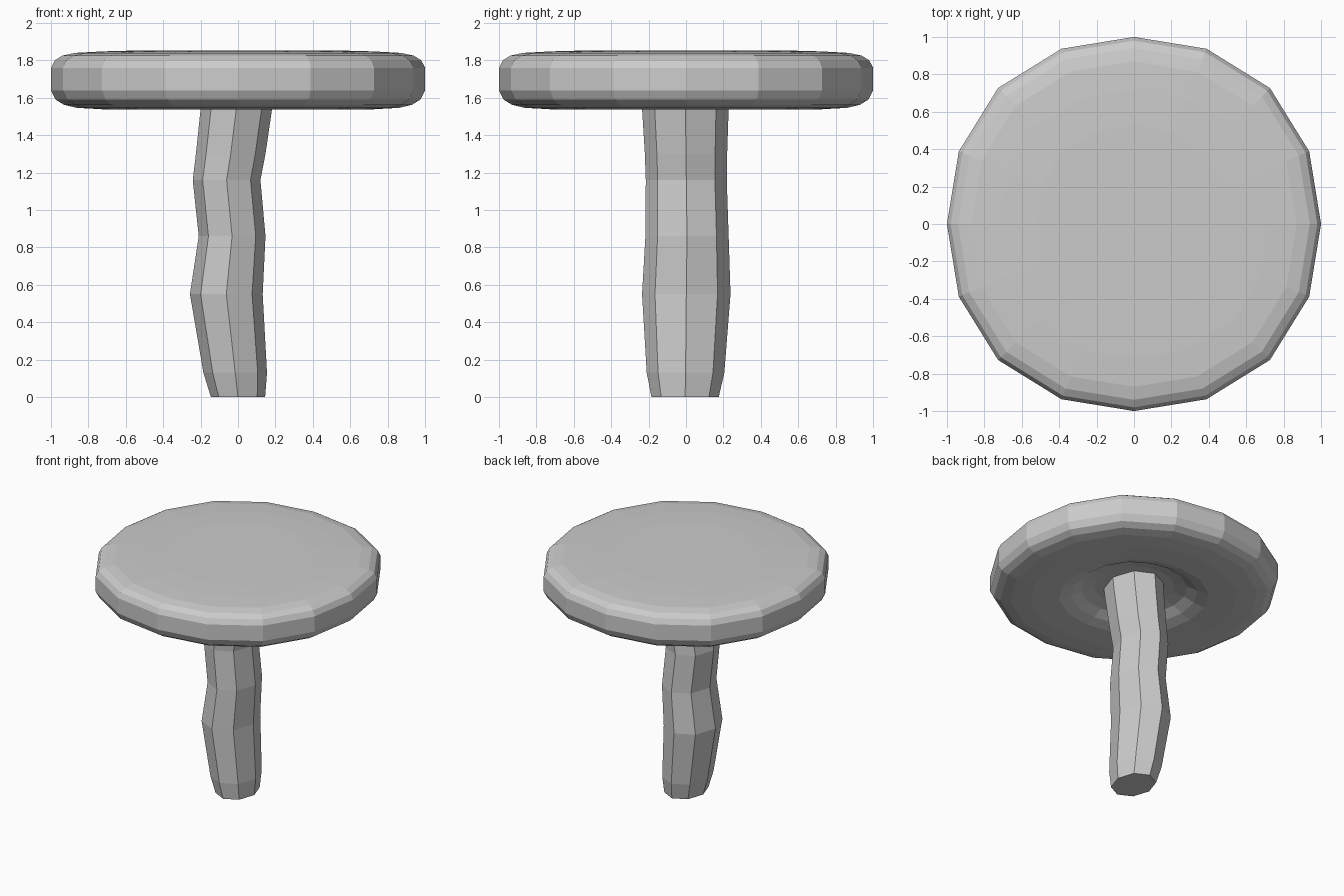
import bpy, bmesh
from math import cos, sin, pi

if "Cube" in bpy.data.objects:
    bpy.data.objects.remove(bpy.data.objects["Cube"])


def loft(name, rings):
    """Skin a stack of equal-count vertex rings and cap both ends."""
    bm = bmesh.new()
    loops = [[bm.verts.new(p) for p in ring] for ring in rings]
    n = len(loops[0])
    for a, b in zip(loops, loops[1:]):
        for i in range(n):
            j = (i + 1) % n
            bm.faces.new((a[i], a[j], b[j], b[i]))
    bm.faces.new(loops[0][::-1])
    bm.faces.new(loops[-1])
    bmesh.ops.recalc_face_normals(bm, faces=bm.faces)
    mesh = bpy.data.meshes.new(name)
    bm.to_mesh(mesh)
    bm.free()
    obj = bpy.data.objects.new(name, mesh)
    bpy.context.collection.objects.link(obj)
    return obj


def ring(cx, cy, rx, ry, z, sides, bulge=0.0):
    """Elliptical ring; bulge pushes the diagonals slightly outward."""
    pts = []
    for i in range(sides):
        a = 2 * pi * i / sides
        k = 1 + bulge * sin(2 * a) ** 2
        pts.append((cx + rx * k * cos(a), cy + ry * k * sin(a), z))
    return pts


# Cap: rounded 16-sided disc with a shallow hollow under it (radius, z)
cap_profile = [
    (0.15, 1.635), (0.28, 1.63), (0.37, 1.61), (0.44, 1.57), (0.52, 1.545),
    (0.72, 1.538), (0.86, 1.546), (0.93, 1.562), (0.975, 1.59), (1.0, 1.64),
    (1.0, 1.76), (0.98, 1.80), (0.94, 1.825), (0.87, 1.84), (0.72, 1.848),
    (0.53, 1.853),
]
loft("cap", [ring(0, 0, r, r, z, 16, 0.028) for r, z in cap_profile])

# Stem: crooked 8-sided column (z, x min, x max, y min, y max)
stem_sections = [
    (0.0, -0.145, 0.145, -0.185, 0.175),
    (0.13, -0.185, 0.155, -0.21, 0.205),
    (0.55, -0.257, 0.132, -0.235, 0.238),
    (0.86, -0.21, 0.147, -0.217, 0.228),
    (1.16, -0.242, 0.12, -0.215, 0.218),
    (1.30, -0.225, 0.147, -0.22, 0.22),
    (1.54, -0.20, 0.182, -0.235, 0.228),
    (1.68, -0.19, 0.20, -0.24, 0.235),
]
loft("stem", [ring((x0 + x1) / 2, (y0 + y1) / 2, (x1 - x0) / 2, (y1 - y0) / 2, z, 8)
              for z, x0, x1, y0, y1 in stem_sections])
